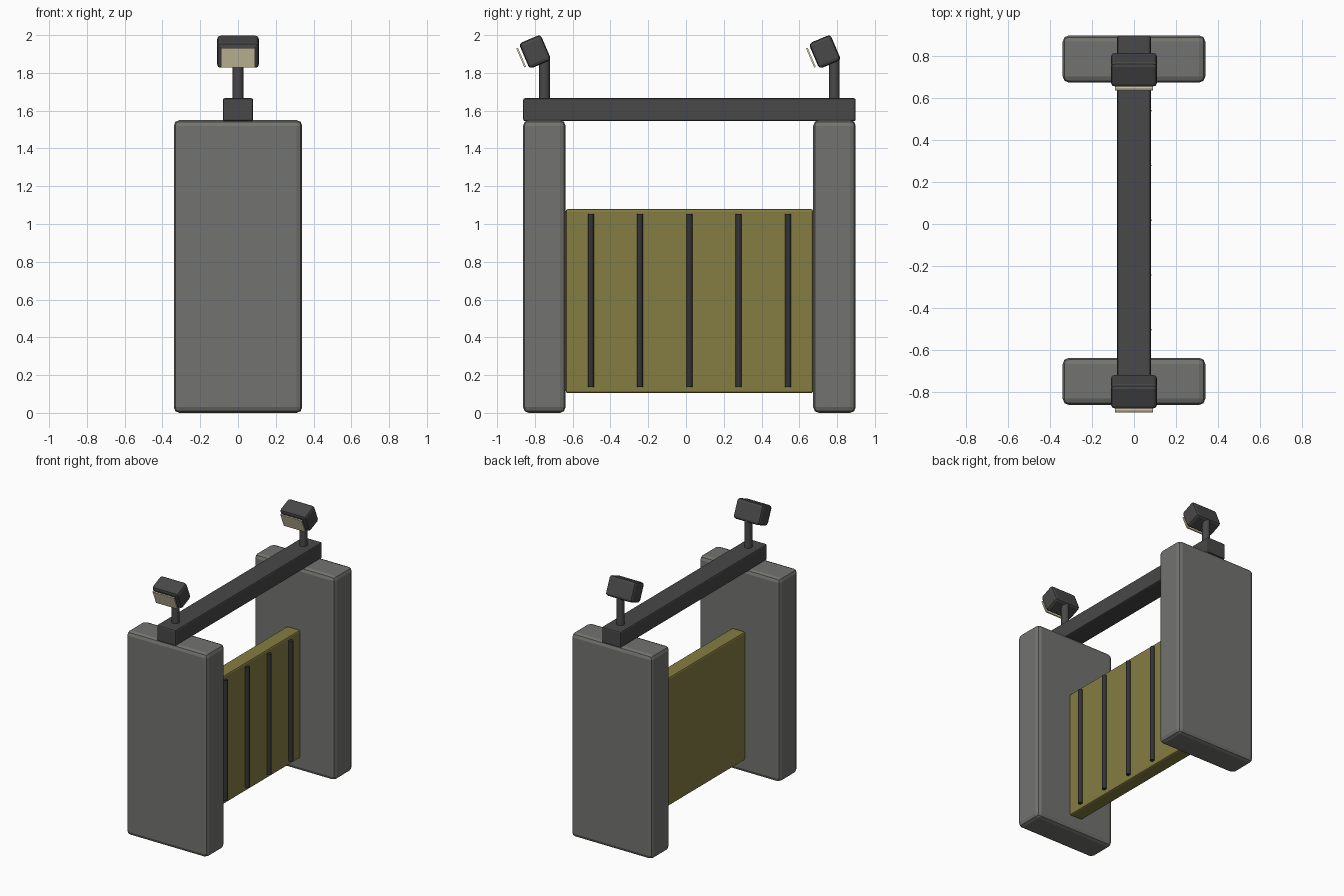
import bpy, math
from mathutils import Matrix, Vector

if "Cube" in bpy.data.objects:
    bpy.data.objects.remove(bpy.data.objects["Cube"])


def material(name, rgb):
    m = bpy.data.materials.new(name)
    m.diffuse_color = (*rgb, 1)
    m.use_nodes = True
    m.node_tree.nodes["Principled BSDF"].inputs["Base Color"].default_value = m.diffuse_color
    return m


CONCRETE = material("warm grey", (0.17, 0.17, 0.16))
METAL = material("dark grey", (0.065, 0.065, 0.067))
OLIVE = material("olive yellow", (0.235, 0.205, 0.055))
RIB = material("near black", (0.035, 0.035, 0.037))
LENS = material("pale cream", (0.80, 0.70, 0.48))


def finish(ob, name, mat, bevel=0, segments=2):
    ob.name = name
    ob.data.materials.append(mat)
    if bevel:
        mod = ob.modifiers.new("rounded edges", 'BEVEL')
        mod.width = bevel
        mod.segments = segments
    return ob


def box(name, centre, size, mat, bevel=0, segments=2, tilt=0):
    bpy.ops.mesh.primitive_cube_add(size=1)
    ob = bpy.context.object
    ob.data.transform(Matrix.Diagonal((*size, 1)))
    ob.location = centre
    ob.rotation_euler.x = tilt
    return finish(ob, name, mat, bevel, segments)


def rod(name, x, y, z0, z1, radius, mat, sides):
    bpy.ops.mesh.primitive_cylinder_add(vertices=sides, radius=radius, depth=z1 - z0,
                                        location=(x, y, (z0 + z1) / 2))
    ob = finish(bpy.context.object, name, mat)
    bpy.ops.object.shade_smooth_by_angle(angle=math.radians(40))
    return ob


MID = 0.018          # middle of the gate along y
TILT = math.radians(23)

for side, word in ((-1, "front"), (1, "back")):
    # pillar
    box(word + "_pillar", (0, MID + side * 0.768, 0.775), (0.68, 0.225, 1.55), CONCRETE, 0.03)
    # lamp: post, tilted head and thin lens plate
    post_y = MID + side * 0.767
    rod(word + "_lamp_post", 0, post_y, 1.65, 1.88, 0.028, METAL, 16)
    head = Vector((0, post_y - 0.05, 1.912))
    box(word + "_lamp_head", head, (0.22, 0.125, 0.146), METAL, 0.018, 2, TILT)
    normal = Vector((0, -math.cos(TILT), -math.sin(TILT)))
    box(word + "_lamp_lens", head + normal * 0.08, (0.18, 0.009, 0.11), LENS, tilt=TILT)

# gate panel and top beam
box("gate_panel", (0, MID, 0.592), (0.11, 1.31, 0.975), OLIVE, 0.012)
box("top_beam", (0, MID, 1.605), (0.16, 1.76, 0.122), METAL, 0.01)

# vertical ribs on the right-hand face
for i in range(5):
    rod("gate_rib_%d" % (i + 1), 0.067, MID + (i - 2) * 0.261, 0.138, 1.052, 0.016, RIB, 12)
